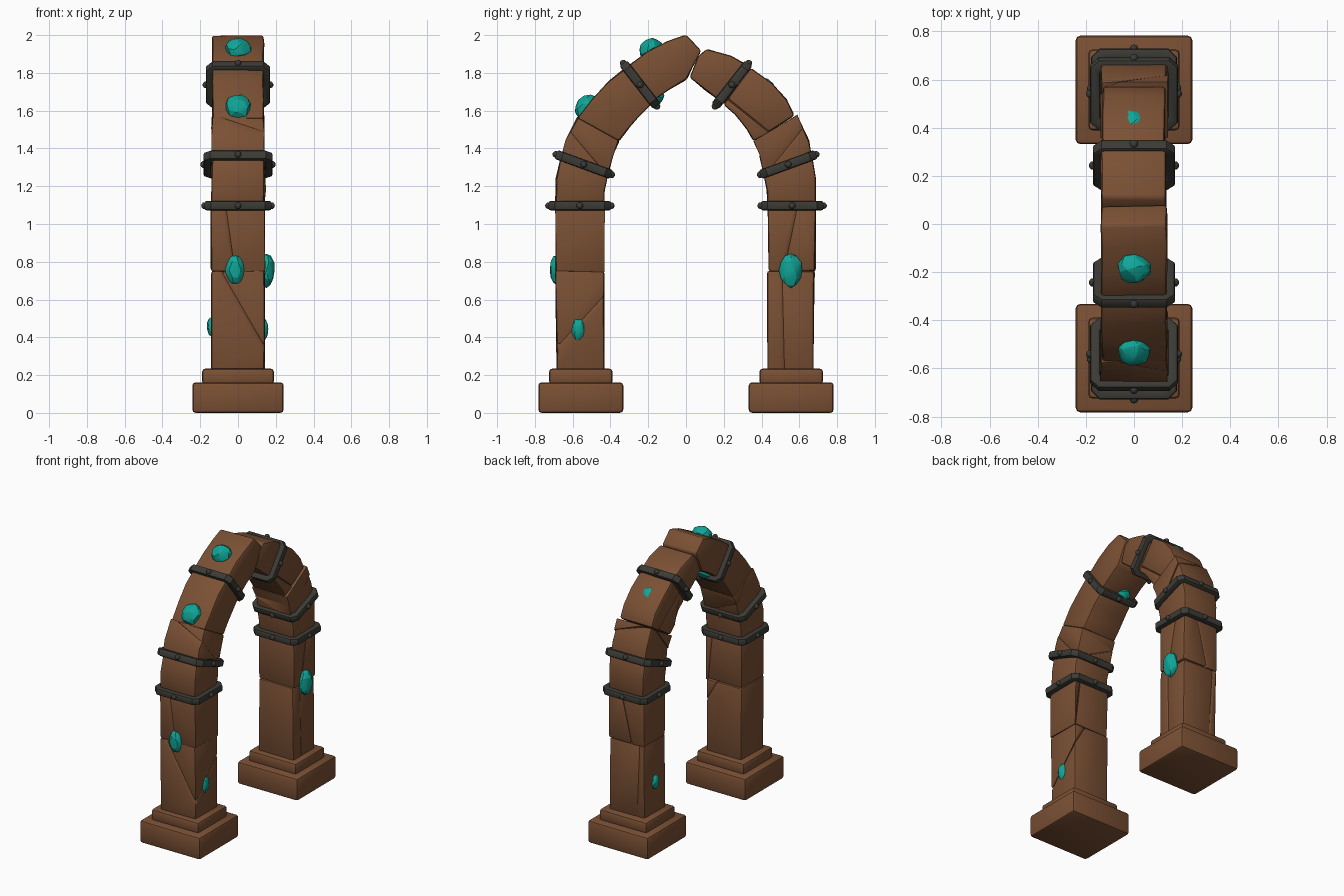
import bpy, bmesh, math, random
from mathutils import Vector, Matrix

if "Cube" in bpy.data.objects:
    bpy.data.objects.remove(bpy.data.objects["Cube"])

random.seed(4)


def material(name, rgb):
    m = bpy.data.materials.new(name)
    m.diffuse_color = (*rgb, 1)
    m.use_nodes = True
    m.node_tree.nodes["Principled BSDF"].inputs["Base Color"].default_value = m.diffuse_color
    return m


STONE = material("brown stone", (0.195, 0.080, 0.034))
IRON = material("dark iron", (0.044, 0.043, 0.036))
GEM = material("teal crystal", (0.005, 0.38, 0.31))


def finish(bm, name, mat, smooth=35):
    bmesh.ops.recalc_face_normals(bm, faces=bm.faces[:])
    me = bpy.data.meshes.new(name)
    bm.to_mesh(me)
    bm.free()
    me.materials.append(mat)
    ob = bpy.data.objects.new(name, me)
    bpy.context.collection.objects.link(ob)
    if smooth:
        bpy.ops.object.select_all(action='DESELECT')
        ob.select_set(True)
        bpy.context.view_layer.objects.active = ob
        bpy.ops.object.shade_smooth_by_angle(angle=math.radians(smooth))
    return ob


def prism(bm, pts, hx):
    # side outline (y, z) extruded across x
    a = [bm.verts.new((-hx, y, z)) for y, z in pts]
    b = [bm.verts.new((hx, y, z)) for y, z in pts]
    bm.faces.new(a)
    bm.faces.new(b[::-1])
    for i in range(len(pts)):
        j = (i + 1) % len(pts)
        bm.faces.new((a[i], b[i], b[j], a[j]))
    bmesh.ops.recalc_face_normals(bm, faces=bm.faces[:])


def bevel_sharp(bm, width, segs=2, limit=30):
    es = [e for e in bm.edges if e.is_manifold and e.calc_face_angle(0) > math.radians(limit)]
    bmesh.ops.bevel(bm, geom=es, offset=width, segments=segs, profile=0.5,
                    affect='EDGES', clamp_overlap=True)


def stone(name, pts, hx, cracks=(), bev=0.014):
    # block, split along crack planes; every fragment gets worn edges
    frags = [[]]
    for c in cracks:
        frags = [f + [(c, s)] for f in frags for s in (1, -1)]
    for k, planes in enumerate(frags):
        bm = bmesh.new()
        prism(bm, pts, hx)
        for (co, no), s in planes:
            if not bm.verts:
                break
            n = Vector(no).normalized() * s
            r = bmesh.ops.bisect_plane(bm, geom=bm.verts[:] + bm.edges[:] + bm.faces[:],
                                       plane_co=co, plane_no=n, clear_outer=True)
            cut = [e for e in r["geom_cut"] if isinstance(e, bmesh.types.BMEdge)]
            if cut:
                bmesh.ops.holes_fill(bm, edges=[e for e in bm.edges if e.is_boundary], sides=0)
        if len(bm.faces) < 4:
            bm.free()
            continue
        for v in bm.verts:
            v.co += Vector([random.uniform(-0.004, 0.004) for _ in range(3)])
        bevel_sharp(bm, bev)
        finish(bm, f"{name}_{k + 1}", STONE)


def box_pts(y0, y1, z0, z1):
    return [(y0, z0), (y1, z0), (y1, z1), (y0, z1)]


# stepped feet
for s, side in ((-1, "front"), (1, "back")):
    c = 0.557 * s
    for part, hx, hy, z0, z1 in (("plinth", 0.242, 0.225, 0, 0.162), ("step", 0.19, 0.168, 0.15, 0.235)):
        bm = bmesh.new()
        prism(bm, box_pts(c - hy, c + hy, z0, z1), hx)
        bevel_sharp(bm, 0.018)
        finish(bm, f"{side}_{part}", STONE)

# front pillar and front half of the arch
stone("front_lower_pillar", [(-0.69, 0.752), (-0.682, 0.22), (-0.435, 0.22), (-0.432, 0.752)], 0.14,
      [((0.10, -0.60, 0.5), (0.75, -0.45, 0.42))])
stone("front_upper_pillar", [(-0.693, 1.12), (-0.69, 0.748), (-0.435, 0.748), (-0.432, 1.12)], 0.142,
      [((0.03, -0.58, 0.9), (0.8, -0.5, 0.1))])
stone("front_arch_foot", [(-0.69, 1.10), (-0.69, 1.24), (-0.662, 1.36), (-0.405, 1.28), (-0.43, 1.18), (-0.43, 1.10)], 0.14)
stone("front_arch_low", [(-0.67, 1.33), (-0.64, 1.44), (-0.575, 1.565), (-0.355, 1.44), (-0.385, 1.37), (-0.41, 1.27)], 0.138,
      [((0, -0.49, 1.42), (0.35, 0.7, 0.6))])
stone("front_arch_middle", [(-0.575, 1.56), (-0.50, 1.665), (-0.41, 1.755), (-0.31, 1.835), (-0.175, 1.645),
                            (-0.25, 1.57), (-0.31, 1.50), (-0.355, 1.435)], 0.135)
stone("front_arch_top", [(-0.315, 1.832), (-0.21, 1.91), (-0.10, 1.965), (0.0, 2.003), (0.078, 1.915),
                         (0.005, 1.765), (-0.09, 1.71), (-0.18, 1.643)], 0.137)

# back pillar and back half of the arch
stone("back_lower_pillar", [(0.68, 0.752), (0.672, 0.22), (0.432, 0.22), (0.432, 0.752)], 0.14,
      [((0.07, 0.56, 0.5), (0.55, 0.8, 0.02))])
stone("back_upper_pillar", [(0.688, 1.12), (0.685, 0.748), (0.435, 0.748), (0.43, 1.12)], 0.142,
      [((0.08, 0.60, 0.9), (0.6, 0.7, -0.15))])
stone("back_arch_foot", [(0.685, 1.10), (0.685, 1.24), (0.665, 1.36), (0.405, 1.28), (0.43, 1.18), (0.43, 1.10)], 0.14)
stone("back_arch_low", [(0.672, 1.33), (0.65, 1.44), (0.59, 1.575), (0.36, 1.44), (0.39, 1.37), (0.41, 1.27)], 0.138,
      [((0, 0.50, 1.43), (0.3, -0.75, 0.6))])
stone("back_arch_middle", [(0.575, 1.575), (0.53, 1.66), (0.45, 1.75), (0.345, 1.825), (0.20, 1.635),
                           (0.26, 1.575), (0.32, 1.50), (0.36, 1.435)], 0.13,
      [((0, 0.38, 1.57), (0.2, 0.6, 0.75))])
stone("back_arch_top", [(0.34, 1.835), (0.24, 1.89), (0.11, 1.925), (0.06, 1.885), (0.02, 1.775),
                        (0.10, 1.71), (0.205, 1.635)], 0.135)


def band(name, y, z, deg, hx, hy):
    # chamfered iron ring with a rivet on each side
    M = Matrix.Translation((0, y, z)) @ Matrix.Rotation(math.radians(deg), 4, 'X')
    bm = bmesh.new()
    h, t, ch = 0.025, 0.042, 0.035

    def loop(ax, ay, c, zz):
        p = [(ax, ay - c), (ax - c, ay), (c - ax, ay), (-ax, ay - c),
             (-ax, c - ay), (c - ax, -ay), (ax - c, -ay), (ax, c - ay)]
        return [bm.verts.new((px, py, zz)) for px, py in p]

    rings = [loop(hx, hy, ch, -h), loop(hx, hy, ch, h),
             loop(hx - t, hy - t, ch * 0.5, h), loop(hx - t, hy - t, ch * 0.5, -h)]
    for r in range(4):
        a, b = rings[r], rings[(r + 1) % 4]
        for i in range(8):
            j = (i + 1) % 8
            bm.faces.new((a[i], a[j], b[j], b[i]))
    bmesh.ops.recalc_face_normals(bm, faces=bm.faces[:])
    bevel_sharp(bm, 0.012, 2, 60)
    for p in ((hx, 0), (-hx, 0), (0, hy), (0, -hy)):
        bmesh.ops.create_uvsphere(bm, u_segments=10, v_segments=6, radius=0.018,
                                  matrix=Matrix.Translation((p[0], p[1], 0)))
    bm.transform(M)
    finish(bm, name, IRON)


for s, side in ((-1, "front"), (1, "back")):
    band(f"{side}_pillar_band", 0.562 * s, 1.097, 0, 0.178, 0.166)
    band(f"{side}_arch_lower_band", 0.541 * s, 1.315, 20 * s, 0.182, 0.157)
    band(f"{side}_arch_upper_band", 0.243 * s, 1.737, 52 * s, 0.170, 0.145)


def gem(name, loc, size, tilt=0):
    bm = bmesh.new()
    bmesh.ops.create_icosphere(bm, subdivisions=2, radius=1)
    for v in bm.verts:
        v.co *= random.uniform(0.93, 1.06)
    bm.transform(Matrix.Translation(loc) @ Matrix.Rotation(math.radians(tilt), 4, 'X')
                 @ Matrix.Diagonal((*size, 1)))
    finish(bm, name, GEM, 20)


# crystals set in the stone
gem("crown_crystal", (0, -0.185, 1.925), (0.068, 0.068, 0.055), 30)
gem("front_arch_crystal", (0, -0.525, 1.618), (0.07, 0.075, 0.06), 50)
gem("back_arch_crystal", (0, 0.425, 1.712), (0.068, 0.07, 0.05), -50)
gem("front_pillar_crystal", (-0.015, -0.68, 0.757), (0.054, 0.042, 0.08))
gem("front_side_crystal", (0.135, -0.572, 0.443), (0.026, 0.035, 0.06))
gem("back_side_crystal", (0.15, 0.555, 0.755), (0.045, 0.062, 0.09))
gem("back_far_side_crystal", (-0.14, 0.555, 0.457), (0.026, 0.035, 0.05))
gem("underside_crystal", (-0.04, -0.16, 1.665), (0.05, 0.05, 0.035), 38)
